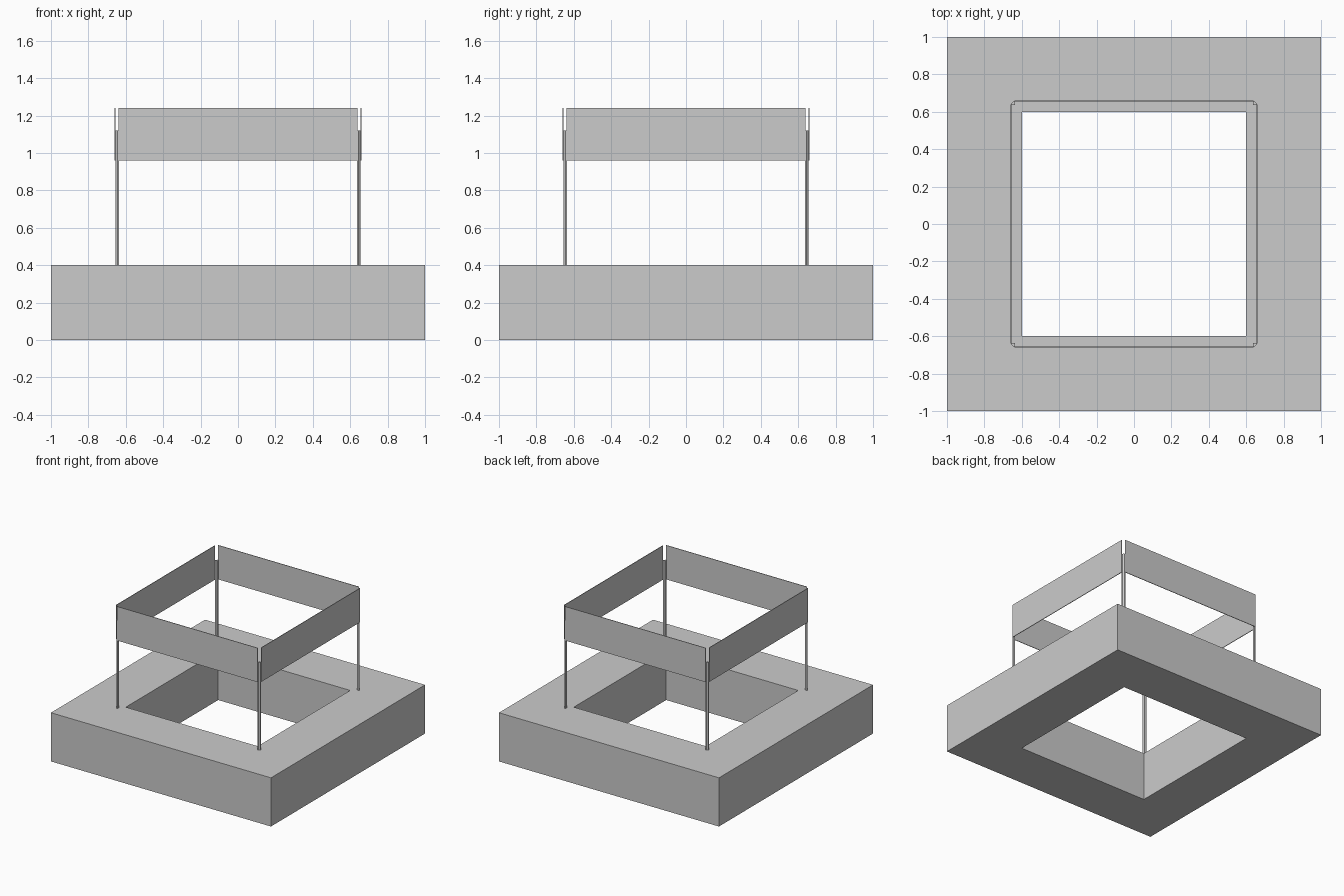
import bpy, bmesh
from math import radians
from mathutils import Matrix

if "Cube" in bpy.data.objects:
    bpy.data.objects.remove(bpy.data.objects["Cube"])


def prism(name, outline, z0, z1):
    """Extrude a closed 2D outline from z0 to z1."""
    bm = bmesh.new()
    face = bm.faces.new([bm.verts.new((x, y, z0)) for x, y in outline])
    top = bmesh.ops.extrude_face_region(bm, geom=[face])["geom"]
    bmesh.ops.translate(bm, vec=(0, 0, z1 - z0),
                        verts=[v for v in top if isinstance(v, bmesh.types.BMVert)])
    bmesh.ops.recalc_face_normals(bm, faces=bm.faces)
    mesh = bpy.data.meshes.new(name)
    bm.to_mesh(mesh)
    bm.free()
    ob = bpy.data.objects.new(name, mesh)
    bpy.context.collection.objects.link(ob)
    return ob


def rect(x0, x1, y0, y1):
    return [(x0, y0), (x1, y0), (x1, y1), (x0, y1)]


# Square well wall: a block with a square opening right through it
bm = bmesh.new()
rings = [[bm.verts.new((x, y, z)) for x, y in rect(-r, r, -r, r)]
         for r, z in ((1, 0), (1, 0.4), (0.6, 0.4), (0.6, 0))]
for a, b in zip(rings, rings[1:] + rings[:1]):
    for i in range(4):
        j = (i + 1) % 4
        bm.faces.new((a[i], a[j], b[j], b[i]))
bmesh.ops.recalc_face_normals(bm, faces=bm.faces)
mesh = bpy.data.meshes.new("base_wall")
bm.to_mesh(mesh)
bm.free()
bpy.context.collection.objects.link(bpy.data.objects.new("base_wall", mesh))

# Thin corner posts (outer corner clipped) and upright side panels
post = [(0.635, 0.635), (0.655, 0.635), (0.655, 0.645), (0.645, 0.655), (0.635, 0.655)]
for i, side in enumerate(("front", "right", "back", "left")):
    turn = Matrix.Rotation(radians(90 * i), 4, "Z")
    prism(f"{side}_post", post, 0.4, 1.12).data.transform(turn)
    prism(f"{side}_panel", rect(-0.64, 0.64, -0.66, -0.655), 0.96, 1.24).data.transform(turn)
